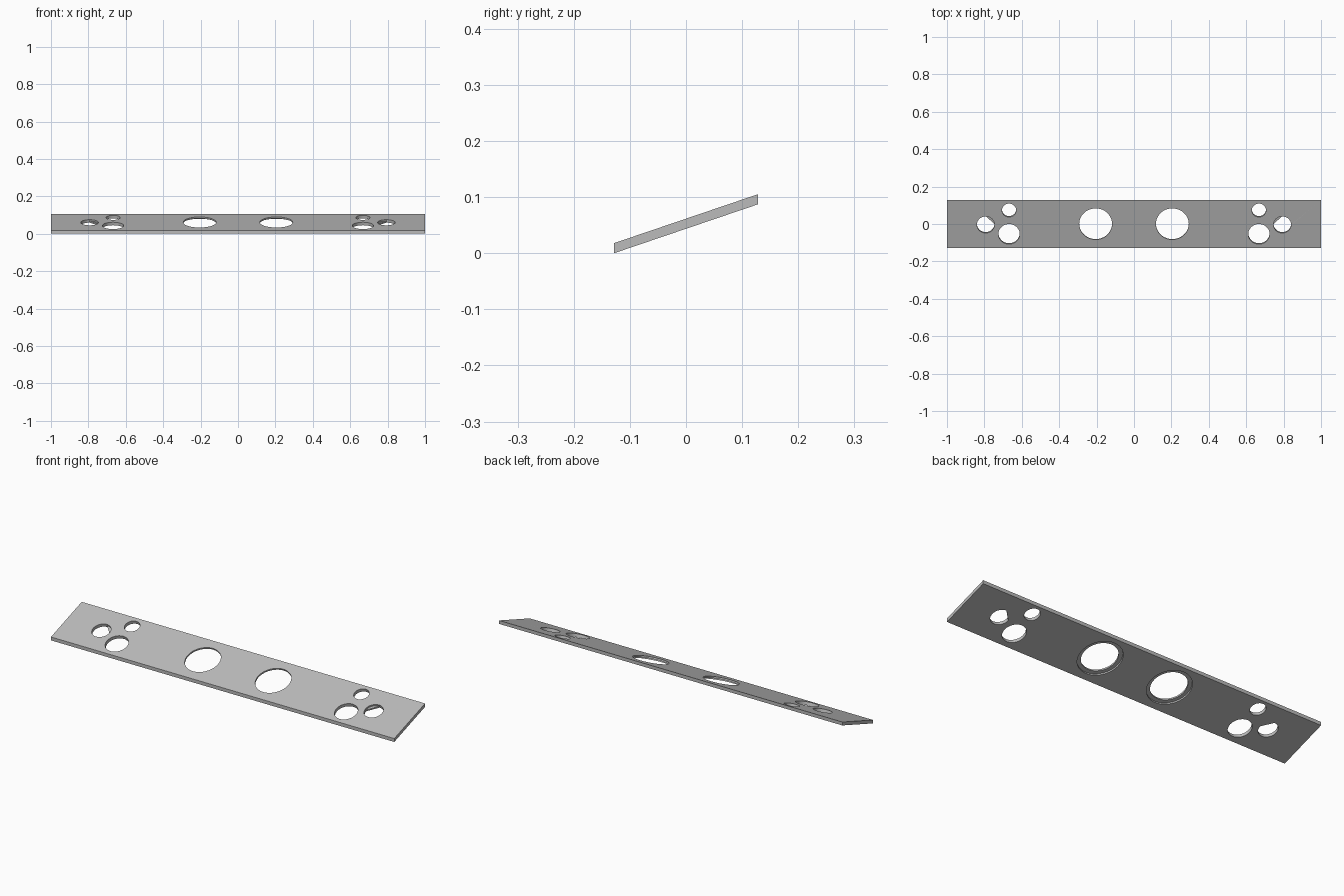
import bpy, bmesh, math
from mathutils import Matrix

default = bpy.data.objects.get("Cube")
if default:
    bpy.data.objects.remove(default, do_unlink=True)

# One grey for the whole plate
GREY = (0.5, 0.5, 0.5, 1)
grey = bpy.data.materials.new("plain grey")
grey.use_nodes = True
grey.diffuse_color = GREY
grey.node_tree.nodes["Principled BSDF"].inputs["Base Color"].default_value = GREY

HALF_DEPTH, RISE, THICK = 0.128, 0.087, 0.018
TILT = math.atan2(RISE, 2 * HALF_DEPTH)
HALF = THICK * math.cos(TILT) / 2
FRAME = Matrix.Translation((0, 0, (RISE + THICK) / 2)) @ Matrix.Rotation(TILT, 4, 'X')


def prism(name, points, direction, matrix=Matrix()):
    """Extrude a closed outline into a solid object."""
    bm = bmesh.new()
    face = bm.faces.new([bm.verts.new(p) for p in points])
    out = bmesh.ops.extrude_face_region(bm, geom=[face])
    moved = [v for v in out["geom"] if isinstance(v, bmesh.types.BMVert)]
    bmesh.ops.translate(bm, verts=moved, vec=direction)
    bmesh.ops.recalc_face_normals(bm, faces=bm.faces)
    bm.transform(matrix)
    mesh = bpy.data.meshes.new(name)
    bm.to_mesh(mesh)
    bm.free()
    obj = bpy.data.objects.new(name, mesh)
    bpy.context.collection.objects.link(obj)
    mesh.materials.append(grey)
    return obj


# Sloping plate with upright front and back edges
profile = [(-1, -HALF_DEPTH, 0), (-1, HALF_DEPTH, RISE),
           (-1, HALF_DEPTH, RISE + THICK), (-1, -HALF_DEPTH, THICK)]
plate = prism("sloping_plate", profile, (2, 0, 0))


def cut(x, y, radius, low=-0.05, high=0.05, start=0, sweep=360):
    """Drill a hole square to the slope; a part sweep gives a flat-sided hole."""
    y = (y + HALF * math.sin(TILT)) / math.cos(TILT)
    steps = 48 if sweep == 360 else 36
    count = steps if sweep == 360 else steps + 1
    angles = [math.radians(start + sweep * i / steps) for i in range(count)]
    points = [(x + radius * math.cos(a), y + radius * math.sin(a), low) for a in angles]
    cutter = prism("hole_cutter", points, (0, 0, high - low), FRAME)
    cutter.hide_render = True
    mod = plate.modifiers.new("hole", 'BOOLEAN')
    mod.object, mod.operation, mod.solver = cutter, 'DIFFERENCE', 'EXACT'
    bpy.context.view_layer.objects.active = plate
    bpy.ops.object.modifier_apply(modifier=mod.name)
    bpy.data.objects.remove(cutter, do_unlink=True)


for side in (-1, 1):
    # Large hole with a wider recess underneath
    cut(side * 0.205, 0, 0.088)
    cut(side * 0.205, 0, 0.107, high=0)
    # Cluster of button holes
    cut(side * 0.668, 0.073, 0.038)
    cut(side * 0.668, -0.054, 0.057)
    # Outer hole: round above, flat-sided through the lower half
    cut(side * 0.793, -0.004, 0.047, low=0)
    cut(side * 0.793, -0.004, 0.047, start=90 if side < 0 else 180, sweep=270)

bpy.ops.object.select_all(action='DESELECT')
plate.select_set(True)
bpy.context.view_layer.objects.active = plate
bpy.ops.object.shade_smooth_by_angle(angle=math.radians(30))
